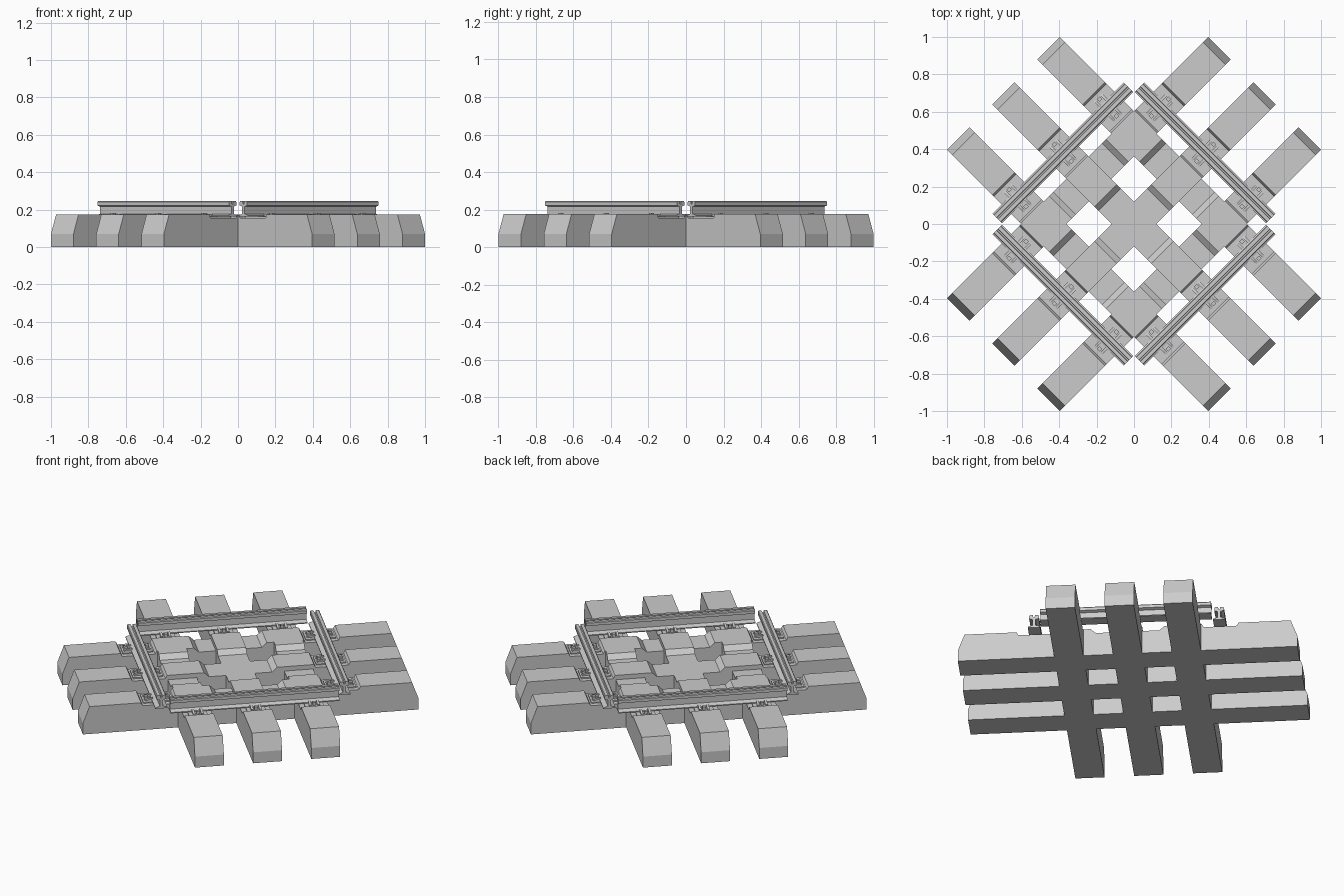
import bpy, bmesh
from math import radians
from mathutils import Matrix, Vector

if "Cube" in bpy.data.objects:
    bpy.data.objects.remove(bpy.data.objects["Cube"])

SPACING = 0.342   # distance between sleepers
RAIL = 0.538      # rail distance from the centre


def extrude(name, pts, width, angle, x=0, y=0):
    """Extrude an XZ profile along Y, shift it, then turn it about z."""
    bm = bmesh.new()
    face = bm.faces.new([bm.verts.new((px, -width / 2, pz)) for px, pz in pts])
    new = bmesh.ops.extrude_face_region(bm, geom=[face])["geom"]
    bmesh.ops.translate(bm, vec=Vector((0, width, 0)),
                        verts=[g for g in new if isinstance(g, bmesh.types.BMVert)])
    bmesh.ops.recalc_face_normals(bm, faces=bm.faces)
    bm.transform(Matrix.Rotation(radians(angle), 4, "Z") @ Matrix.Translation((x, y, 0)))
    mesh = bpy.data.meshes.new(name)
    bm.to_mesh(mesh)
    bm.free()
    obj = bpy.data.objects.new(name, mesh)
    bpy.context.collection.objects.link(obj)
    return obj


def mirrored(half):
    """Close a right-hand half profile with its mirror image."""
    return half + [(-px, pz) for px, pz in reversed(half)]


def box(x0, x1, z0, z1):
    return [(x0, z0), (x1, z0), (x1, z1), (x0, z1)]


# Sleeper: sloped ends, recessed rail seats, lowered middle
sleeper = mirrored([(0.987, 0), (0.987, 0.07), (0.948, 0.175), (0.645, 0.175),
                    (0.635, 0.155), (0.442, 0.155), (0.432, 0.175),
                    (0.215, 0.175), (0.185, 0.147)])
for angle in (45, 135):
    for i in (-1, 0, 1):
        extrude("sleeper", sleeper, 0.17, angle, 0, i * SPACING)

# Rail: foot, web and grooved head
rail = mirrored([(0.036, 0.162), (0.036, 0.168), (0.009, 0.177), (0.009, 0.216),
                 (0.028, 0.222), (0.028, 0.24), (0.024, 0.245),
                 (0.006, 0.245), (0.004, 0.23)])

# Clip: sloping spring that presses on the rail foot
clip = [(0.028, 0.17), (0.045, 0.162), (0.078, 0.162), (0.078, 0.168),
        (0.05, 0.175), (0.028, 0.176)]

for angle in (45, 135, 225, 315):
    extrude("rail", rail, 0.994, angle, RAIL)
    for i in (-1, 0, 1):
        y = i * SPACING
        extrude("base_plate", box(-0.088, 0.088, 0.153, 0.162), 0.11, angle, RAIL, y)
        for side in (-1, 1):
            arm = [(side * px, pz) for px, pz in clip]
            for dy in (-0.024, 0.024):
                extrude("rail_clip", arm, 0.014, angle, RAIL, y + dy)
            extrude("clip_bolt", box(-0.01, 0.01, 0.16, 0.181), 0.02, angle,
                    RAIL + side * 0.064, y)
